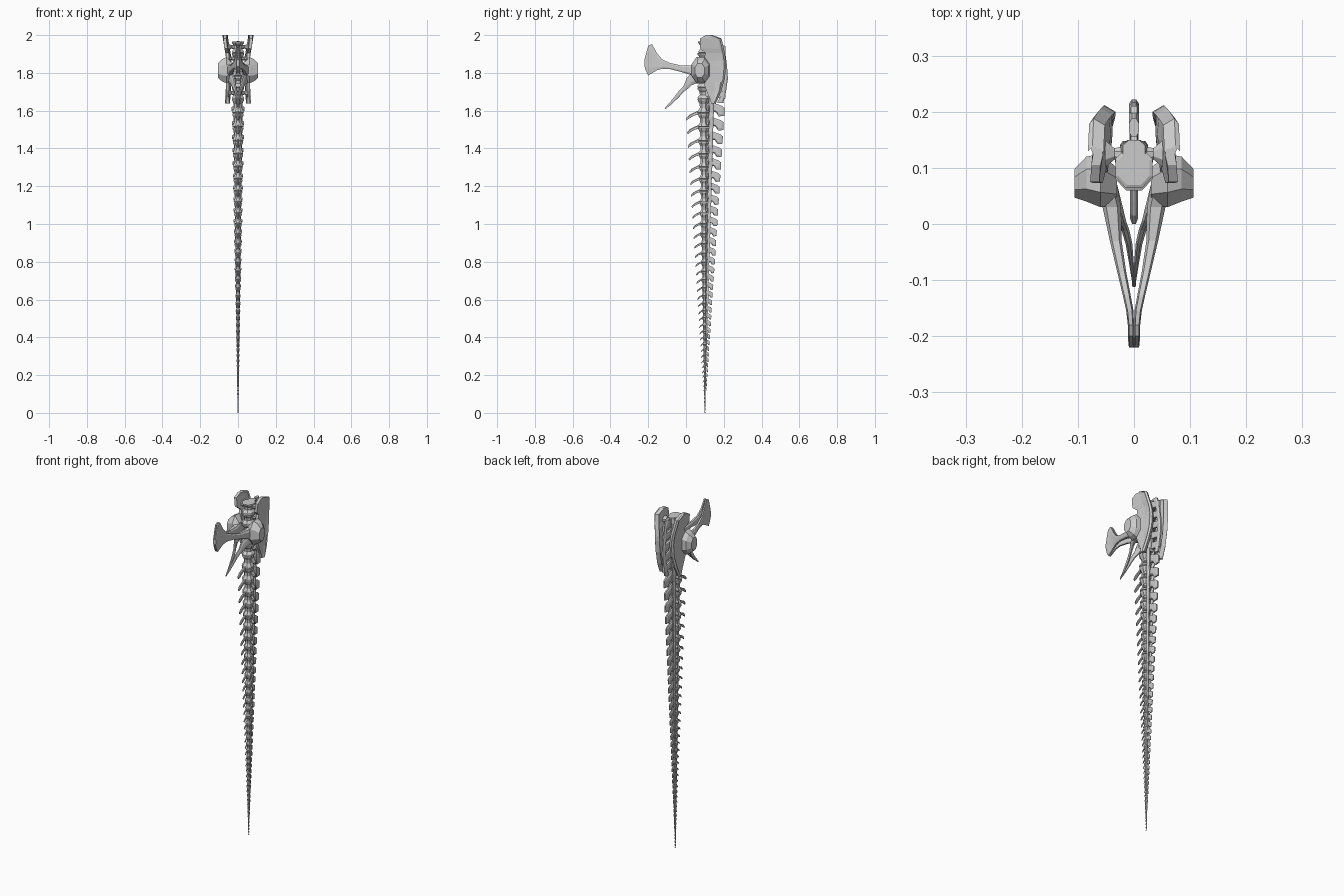
import bpy, bmesh

def make(name, bm, mirror=False):
    bmesh.ops.recalc_face_normals(bm, faces=bm.faces)
    me = bpy.data.meshes.new(name)
    bm.to_mesh(me)
    bm.free()
    ob = bpy.data.objects.new(name, me)
    bpy.context.collection.objects.link(ob)
    if mirror:
        ob.modifiers.new("mirror", 'MIRROR')
    return ob

def skin(bm, rings):
    """Join equal-length rings of points into a capped solid."""
    vs = [[bm.verts.new(p) for p in r] for r in rings]
    n = len(vs[0])
    for a, b in zip(vs, vs[1:]):
        for i in range(n):
            j = (i + 1) % n
            bm.faces.new((a[i], a[j], b[j], b[i]))
    bm.faces.new(vs[0][::-1])
    bm.faces.new(vs[-1])

def loft(bm, axis, secs, c=0.28):
    """Chamfered box sections (t, a0, a1, b0, b1) stacked along an axis."""
    rings = []
    for t, a0, a1, b0, b1 in secs:
        da, db = (a1 - a0) * c, (b1 - b0) * c
        ring = [(a0 + da, b0), (a1 - da, b0), (a1, b0 + db), (a1, b1 - db),
                (a1 - da, b1), (a0 + da, b1), (a0, b1 - db), (a0, b0 + db)]
        rings.append([{'x': (t, a, b), 'y': (a, t, b), 'z': (a, b, t)}[axis] for a, b in ring])
    skin(bm, rings)

def plate(bm, pts, w, edge=0.5):
    """Side profile (y, z) given a thickness, thinner towards its rim."""
    cy = sum(p[0] for p in pts) / len(pts)
    cz = sum(p[1] for p in pts) / len(pts)
    inner = [(cy + (y - cy) * .7, cz + (z - cz) * .7) for y, z in pts]
    skin(bm, [[(x, y, z) for y, z in ring] for x, ring in
              ((-w, inner), (-w * edge, pts), (w * edge, pts), (w, inner))])

def centrum(bm, zt, L, w, yc, d):
    """Spool-shaped vertebral body."""
    prof = ((0, .85), (.04, 1), (.16, .97), (.38, .66), (.65, .64), (.86, .95), (.95, 1), (.99, .85))
    loft(bm, 'z', [(zt - L * t, -w * s, w * s, yc - d * s, yc + d * s) for t, s in prof])

# Tail vertebrae, shrinking towards the tip
body, spines, chevrons = bmesh.new(), bmesh.new(), bmesh.new()
z = 1.665
while z > 0.012:
    L = min(.018 + .036 * z, z)
    if z - L < .01:
        L = z
    w = .0025 + .0175 * z
    centrum(body, z, L, w, .1 - .004 * z, w)
    if z > .13:
        # neural arch with overlapping joint processes
        y0, y1 = .1 + .012 * z, .1 + .029 * z
        for s in (-1, 1):
            x = s * w * .5
            loft(body, 'z', [(z + L * .18, x - w * .12, x + w * .12, y0 + .004 * z, y1),
                             (z - L * .3, x - w * .3, x + w * .3, y0, y1),
                             (z - L * 1.05, x - w * .15, x + w * .15, y0 + .004 * z, y1)])
        # short side processes
        if z > .7:
            k = w * 1.08
            loft(body, 'x', [(-k, .1 + .006 * z, .1 + .012 * z, z - L * .85, z - L * .6),
                             (0, .1, .1 + .02 * z, z - L * .75, z - L * .25),
                             (k, .1 + .006 * z, .1 + .012 * z, z - L * .85, z - L * .6)])
        r = .063 * z
        plate(spines, [(.1 + r * a, z + L * b) for a, b in (
            (.2, -.15), (.5, -.34), (.85, -.5), (1, -.66), (.98, -1.2), (.7, -1.22), (.56, -.95), (.2, -.8))],
            w * .26)
        r = .06 * z
        plate(chevrons, [(.1 - r * a, z + L * b) for a, b in (
            (.3, -.8), (.6, -.98), (.85, -1.14), (1, -1.36), (.97, -1.5), (.8, -1.34), (.58, -1.17), (.3, -1.08))],
            w * .22)
    z -= L
make("tail_vertebrae", body)
make("tail_neural_spines", spines)
make("tail_chevrons", chevrons)

# Sacral vertebrae, ribs and spines
sac, sp, ribs = bmesh.new(), bmesh.new(), bmesh.new()
for i in range(5):
    zt = 1.967 - i * .061
    centrum(sac, zt, .061, .033, .096 + (.004 if i == 0 else 0), .036)
    loft(sac, 'z', [(zt, -.02, .02, .115, .15), (zt - .03, -.025, .025, .115, .15),
                    (zt - .06, -.018, .018, .115, .145)])
    plate(sp, [(.13, zt - .005), (.16, zt - .012), (.21, zt - .025),
               (.21, zt - .06), (.16, zt - .05), (.13, zt - .045)], .007, .8)
    loft(ribs, 'x', [(.015, .10, .14, zt - .045, zt - .015),
                     (.035, .115, .135, zt - .038, zt - .02),
                     (.052, .10, .15, zt - .05, zt - .012)])
make("sacral_vertebrae", sac)
make("sacral_spines", sp)
make("sacral_ribs", ribs, True)

# Thick rail joining the sacral spine tips
bm = bmesh.new()
loft(bm, 'z', [(1.968, -.009, .009, .155, .188), (1.93, -.009, .009, .178, .205),
               (1.84, -.009, .009, .190, .217), (1.77, -.009, .009, .193, .222),
               (1.69, -.009, .009, .186, .21), (1.64, -.009, .009, .165, .197)])
make("sacral_rail", bm)

# Hip blades: (z, front y, front x, back y, back x)
bm = bmesh.new()
rings = []
for z, yf, xf, yb, xb in ((2.0, .105, .068, .14, .068), (1.982, .075, .07, .188, .066),
                          (1.93, .073, .064, .2, .058), (1.905, .103, .056, .206, .053),
                          (1.865, .092, .055, .211, .048), (1.84, .055, .06, .212, .047),
                          (1.77, .05, .06, .206, .047), (1.752, .092, .056, .2, .048),
                          (1.70, .11, .054, .186, .052), (1.66, .128, .055, .168, .055),
                          (1.637, .133, .056, .157, .056)):
    xm, ym, t = (xf + xb) / 2 - .004, yf + (yb - yf) * .55, .009
    yr = yb - (yb - yf) * .15
    rings.append([(xf - .008, yf, z), (xf + .008, yf, z), (xm + t, ym, z), (xb + t, yr, z),
                  (xb + .014, yb - .01, z), (xb + .006, yb, z), (xb - .014, yb - .012, z),
                  (xb - t, yr, z), (xm - t, ym, z)])
skin(bm, rings)
make("hip_blades", bm, True)

# Hip socket flares
bm = bmesh.new()
loft(bm, 'x', [(.03, .035, .10, 1.765, 1.85), (.06, .03, .125, 1.745, 1.885),
               (.085, .04, .12, 1.755, 1.872), (.106, .047, .098, 1.775, 1.85)])
make("hip_sockets", bm, True)

# Pubic bones with broad hooked end
bm = bmesh.new()
loft(bm, 'y', [(.07, .03, .07, 1.78, 1.855), (.03, .023, .056, 1.788, 1.84),
               (-.03, .022, .043, 1.806, 1.84), (-.085, .014, .03, 1.82, 1.853),
               (-.127, .006, .02, 1.822, 1.872), (-.154, .001, .014, 1.814, 1.905),
               (-.18, 0, .011, 1.798, 1.952), (-.2, 0, .011, 1.787, 1.943),
               (-.212, 0, .01, 1.81, 1.90), (-.22, 0, .009, 1.835, 1.87)], .2)
make("pubic_bones", bm, True)

# Ischium bones sweeping down to a point
bm = bmesh.new()
loft(bm, 'y', [(.07, .03, .06, 1.75, 1.80), (.03, .02, .042, 1.735, 1.80),
               (.005, .014, .03, 1.712, 1.775), (-.012, .008, .022, 1.70, 1.732),
               (-.035, .003, .015, 1.674, 1.708), (-.075, 0, .008, 1.635, 1.656),
               (-.1, 0, .004, 1.616, 1.628), (-.112, 0, .003, 1.606, 1.614)])
make("ischium_bones", bm, True)
